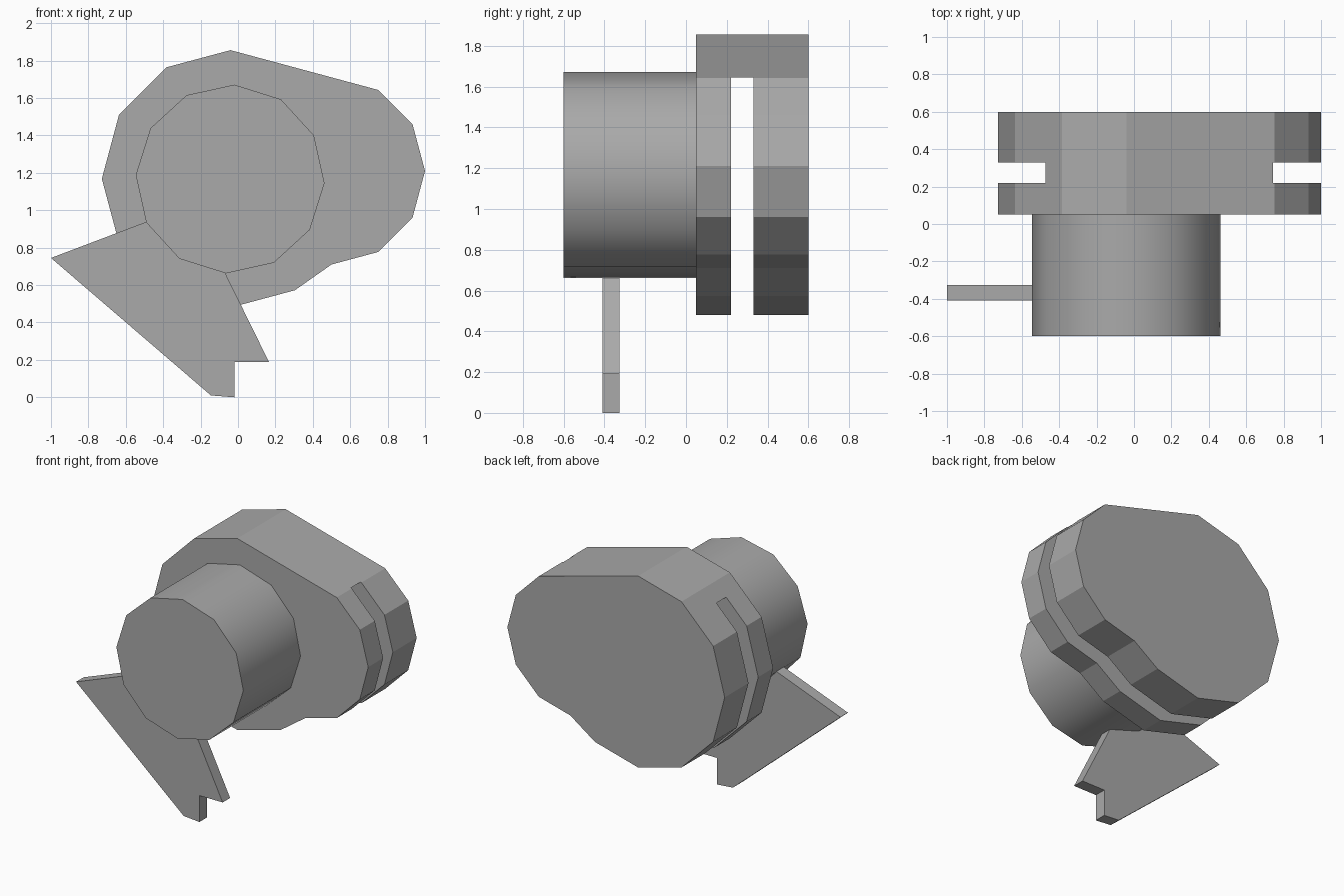
import bpy
import bmesh
from math import cos, sin, radians

cube = bpy.data.objects.get("Cube")
if cube:
    bpy.data.objects.remove(cube, do_unlink=True)

grey = bpy.data.materials.new("plain grey")
grey.use_nodes = True
COLOUR = (0.4, 0.4, 0.4, 1)
grey.diffuse_color = COLOUR
grey.node_tree.nodes["Principled BSDF"].inputs["Base Color"].default_value = COLOUR


def arc(cx, cz, r, start, count):
    """Points on a twelve-sided circle, counter-clockwise."""
    angles = [radians(start + 30 * i) for i in range(count)]
    return [(cx + r * cos(a), cz + r * sin(a)) for a in angles]


def prism(name, profile, y0, y1):
    """Extrude an x-z profile from y0 to y1."""
    bm = bmesh.new()
    face = bm.faces.new([bm.verts.new((x, y0, z)) for x, z in profile])
    grown = bmesh.ops.extrude_face_region(bm, geom=[face])
    moved = [v for v in grown["geom"] if isinstance(v, bmesh.types.BMVert)]
    bmesh.ops.translate(bm, verts=moved, vec=(0, y1 - y0, 0))
    bmesh.ops.recalc_face_normals(bm, faces=bm.faces)
    mesh = bpy.data.meshes.new(name)
    bm.to_mesh(mesh)
    bm.free()
    mesh.materials.append(grey)
    obj = bpy.data.objects.new(name, mesh)
    bpy.context.collection.objects.link(obj)
    return obj


# Housing: a large rounded end blended into a smaller one
outline = arc(-0.04, 1.168, 0.688, 90, 8) + arc(0.5, 1.21, 0.5, -90, 6)
housing = prism("housing", outline, 0.05, 0.6)

# Slot through the housing, leaving only the bridge along the top
slot = prism("slot_cutter", [(-1.1, 0.2), (1.1, 0.2), (1.1, 1.645), (0.745, 1.645),
                             (-0.475, 1.675), (-1.1, 1.675)], 0.22, 0.33)
slot.hide_render = True
slot.hide_viewport = True
cut = housing.modifiers.new("slot", "BOOLEAN")
cut.operation = "DIFFERENCE"
cut.solver = "EXACT"
cut.object = slot

# Front barrel with rounded shading
barrel = prism("barrel", arc(-0.042, 1.167, 0.505, 87.5, 12), -0.6, 0.05)
bpy.ops.object.select_all(action="DESELECT")
barrel.select_set(True)
bpy.context.view_layer.objects.active = barrel
bpy.ops.object.shade_smooth_by_angle(angle=radians(35))

# Thin notched foot under the barrel
prism("foot", [(-1, 0.745), (-0.145, 0.01), (-0.02, 0), (-0.02, 0.19), (0.165, 0.19),
               (-0.16, 0.85), (-0.3, 1.01)], -0.41, -0.325)
